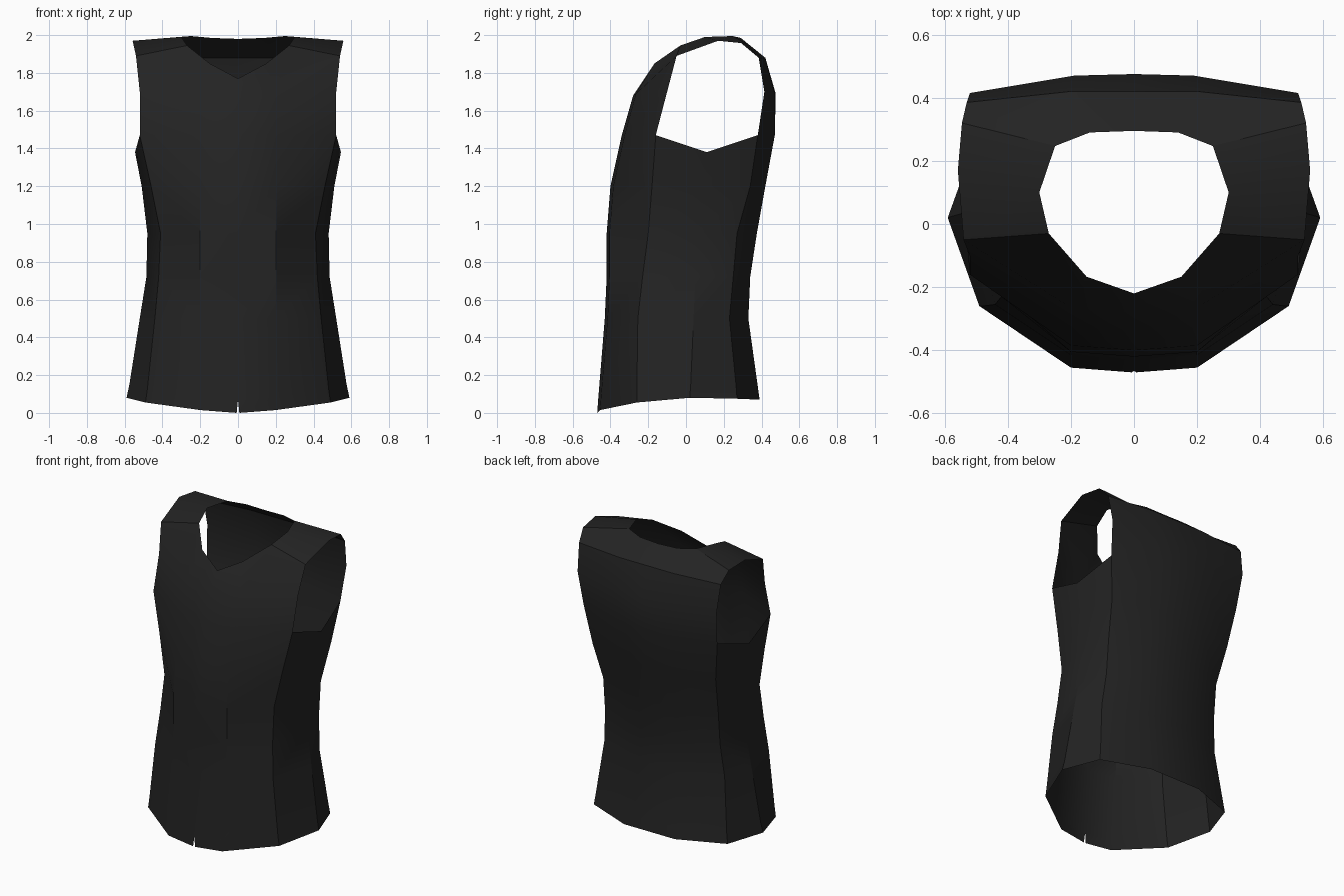
import bpy
import bmesh

cube = bpy.data.objects.get("Cube")
if cube:
    bpy.data.objects.remove(cube, do_unlink=True)

# One flat cloth colour
cloth = bpy.data.materials.new("black cloth")
cloth.use_nodes = True
colour = (0.017, 0.017, 0.017, 1)
cloth.diffuse_color = colour
shader = cloth.node_tree.nodes["Principled BSDF"]
shader.inputs["Base Color"].default_value = colour
shader.inputs["Roughness"].default_value = 0.9

# Torso cross-sections from hem to armpit:
# height, front y, front corner x y, side x y, back corner x y, back y
sections = [
    (.08, -.47, .49, -.26, .59, .02, .50, .27, .39),
    (.15, -.465, .48, -.26, .575, .025, .49, .265, .38),
    (.50, -.43, .44, -.255, .52, .04, .45, .23, .33),
    (.72, -.42, .42, -.23, .485, .05, .43, .25, .34),
    (.95, -.42, .41, -.20, .48, .06, .43, .27, .375),
    (1.20, -.40, .46, -.18, .51, .09, .46, .34, .42),
    (1.47, -.34, .52, -.16, .545, .11, .50, .38, .47),
]
front_half_width = .2
back_half_width = .19
hem_drop = (-.08, -.065, -.025, 0, -.005, -.01, -.01)
armpit_drop = .09
slit_half_width = .007

bm = bmesh.new()


def point(x, y, z):
    return bm.verts.new((x, y, z))


def strip(lower, upper):
    """Join two rows of points with quads."""
    for i in range(len(lower) - 1):
        bm.faces.new((lower[i], lower[i + 1], upper[i + 1], upper[i]))


def torso_row(index, section):
    """Half a ring running from the front centre round to the back centre."""
    z, front, fx, fy, sx, sy, bx, by, back = section
    outline = [(0, front), (front_half_width, front + .015), (fx, fy),
               (sx, sy), (bx, by), (back_half_width, back), (0, back)]
    row = []
    for column, (x, y) in enumerate(outline):
        height = z
        if index < 2:
            height += hem_drop[column]
        if index == len(sections) - 1 and column == 3:
            height -= armpit_drop
        if index == 0 and column == 0:
            x = slit_half_width
        row.append(point(x, y, height))
    return row


# Torso, left half
rows = [torso_row(i, s) for i, s in enumerate(sections)]
for lower, upper in zip(rows, rows[1:]):
    strip(lower, upper)
chest = rows[-1]

# Front panel beside the armhole
front_top = [point(0, -.28, 1.68), point(.2, -.265, 1.69), point(.52, -.10, 1.70)]
strip(chest[:3], front_top)

# Back panel beside the armhole
back_mid = [point(.52, .415, 1.70), point(.19, .47, 1.69), point(0, .475, 1.69)]
back_top = [point(.53, .385, 1.88), point(.2, .42, 1.88), point(0, .42, 1.88)]
strip(chest[4:], back_mid)
strip(back_mid, back_top)

# Neckline from the front notch round to the back, and the armhole's upper rim
neck = [point(*p) for p in (
    (0, -.22, 1.77), (.15, -.167, 1.85), (.27, -.03, 1.945), (.30, .10, 1.99),
    (.25, .247, 1.995), (.14, .29, 1.985), (0, .295, 1.98))]
rim = [point(*p) for p in (
    (.54, -.05, 1.89), (.558, .17, 1.97), (.545, .32, 1.955))]

# Yoke: front band, shoulder, back band
strip(front_top[:2], neck[:2])
bm.faces.new((front_top[1], front_top[2], rim[0], neck[2]))
bm.faces.new((front_top[1], neck[2], neck[1]))
strip(rim, neck[2:5])
bm.faces.new((back_top[0], back_top[1], neck[4], rim[2]))
bm.faces.new((back_top[1], neck[5], neck[4]))
strip(back_top[1:], neck[5:])

# Mirror to the right half; the hem slit stays open
half = bm.verts[:] + bm.edges[:] + bm.faces[:]
bmesh.ops.mirror(bm, geom=half, axis='X', merge_dist=.001)
bmesh.ops.recalc_face_normals(bm, faces=bm.faces)
bm.faces.ensure_lookup_table()
lowest_front = min(bm.faces, key=lambda f: f.calc_center_median().y)
if lowest_front.normal.y > 0:
    bmesh.ops.reverse_faces(bm, faces=bm.faces)

mesh = bpy.data.meshes.new("vest")
bm.to_mesh(mesh)
bm.free()
mesh.materials.append(cloth)
vest = bpy.data.objects.new("vest", mesh)
bpy.context.collection.objects.link(vest)

# Soft shading with crisp side seams
bpy.ops.object.select_all(action='DESELECT')
vest.select_set(True)
bpy.context.view_layer.objects.active = vest
bpy.ops.object.shade_smooth_by_angle(angle=.55)
